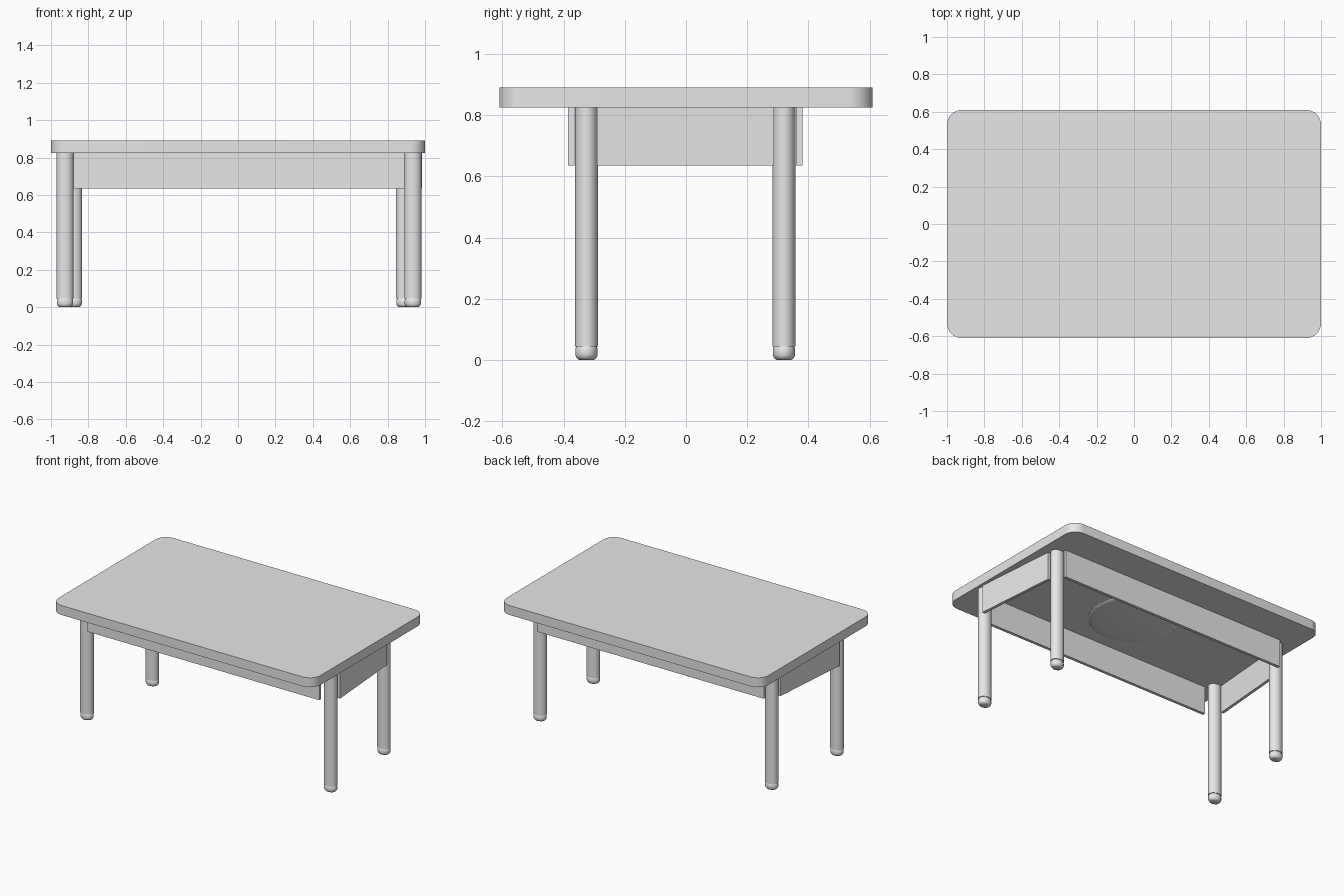
import bpy, bmesh, math
from mathutils import Vector

if "Cube" in bpy.data.objects:
    bpy.data.objects.remove(bpy.data.objects["Cube"])

grey = bpy.data.materials.new("light grey")
grey.diffuse_color = (0.8, 0.8, 0.8, 1)
grey.use_nodes = True
grey.node_tree.nodes["Principled BSDF"].inputs["Base Color"].default_value = grey.diffuse_color

TOP_Z0, TOP_Z1 = 0.825, 0.89


def finish(name, bm, smooth=True):
    bmesh.ops.recalc_face_normals(bm, faces=bm.faces)
    me = bpy.data.meshes.new(name)
    bm.to_mesh(me)
    bm.free()
    me.materials.append(grey)
    ob = bpy.data.objects.new(name, me)
    bpy.context.collection.objects.link(ob)
    if smooth:
        bpy.ops.object.select_all(action='DESELECT')
        ob.select_set(True)
        bpy.context.view_layer.objects.active = ob
        bpy.ops.object.shade_smooth_by_angle(angle=math.radians(35))
    return ob


def prism(bm, outline, z0, z1):
    face = bm.faces.new([bm.verts.new((x, y, z0)) for x, y in outline])
    ext = bmesh.ops.extrude_face_region(bm, geom=[face])
    verts = [g for g in ext["geom"] if isinstance(g, bmesh.types.BMVert)]
    bmesh.ops.translate(bm, verts=verts, vec=(0, 0, z1 - z0))


def lathe(name, profile, cx, cy, sx=1.0, sy=1.0, segs=32):
    # stacked elliptical rings, closed at both ends
    bm = bmesh.new()
    rings = []
    for r, z in profile:
        rings.append([bm.verts.new((cx + sx * r * math.cos(2 * math.pi * i / segs),
                                    cy + sy * r * math.sin(2 * math.pi * i / segs), z))
                      for i in range(segs)])
    for a, b in zip(rings, rings[1:]):
        for i in range(segs):
            j = (i + 1) % segs
            bm.faces.new((a[i], a[j], b[j], b[i]))
    bm.faces.new(rings[0])
    bm.faces.new(rings[-1])
    return finish(name, bm)


def board(name, p, q, inward, thick=0.02):
    # upright board whose outer face runs from p to q
    p, q = Vector(p), Vector(q)
    n = Vector(inward) * thick
    bm = bmesh.new()
    prism(bm, [p, q, q + n, p + n], 0.635, TOP_Z0)
    return finish(name, bm, False)


# table top with rounded corners
R, HX, HY = 0.08, 1.0, 0.61
outline = []
for k, (sx, sy) in enumerate([(1, 1), (-1, 1), (-1, -1), (1, -1)]):
    for i in range(9):
        a = math.pi / 2 * (k + i / 8)
        outline.append((sx * (HX - R) + R * math.cos(a), sy * (HY - R) + R * math.sin(a)))
bm = bmesh.new()
prism(bm, outline, TOP_Z0, TOP_Z1)
finish("table_top", bm)

# legs and rounded feet, slightly skewed in plan
legs = {"front_left": (-0.925, -0.325), "front_right": (0.935, -0.325),
        "back_left": (-0.878, 0.32), "back_right": (0.89, 0.32)}
for name, (x, y) in legs.items():
    lathe(name + "_leg", [(0.0375, 0.045), (0.0375, TOP_Z0)], x, y, 1.2, 1.0)
    lathe(name + "_foot", [(0.022, 0.0), (0.029, 0.003), (0.034, 0.010), (0.0365, 0.018),
                           (0.0365, 0.033), (0.035, 0.040), (0.033, 0.045)], x, y, 1.2, 1.0)

# aprons between the legs
board("front_apron", (-0.88, -0.385), (0.89, -0.385), (0, 1))
board("back_apron", (-0.86, 0.38), (0.87, 0.38), (0, -1))
board("right_apron", (0.983, -0.29), (0.937, 0.288), (-1, 0))
board("left_apron", (-0.968, -0.29), (-0.922, 0.288), (1, 0))

# shallow dome under the top
dome = [(0.285 * math.cos(t), TOP_Z0 - 0.02 * math.sin(t))
        for t in [math.pi / 2 * i / 8 for i in range(8)]]
lathe("underside_disc", dome, 0, 0, segs=48)
